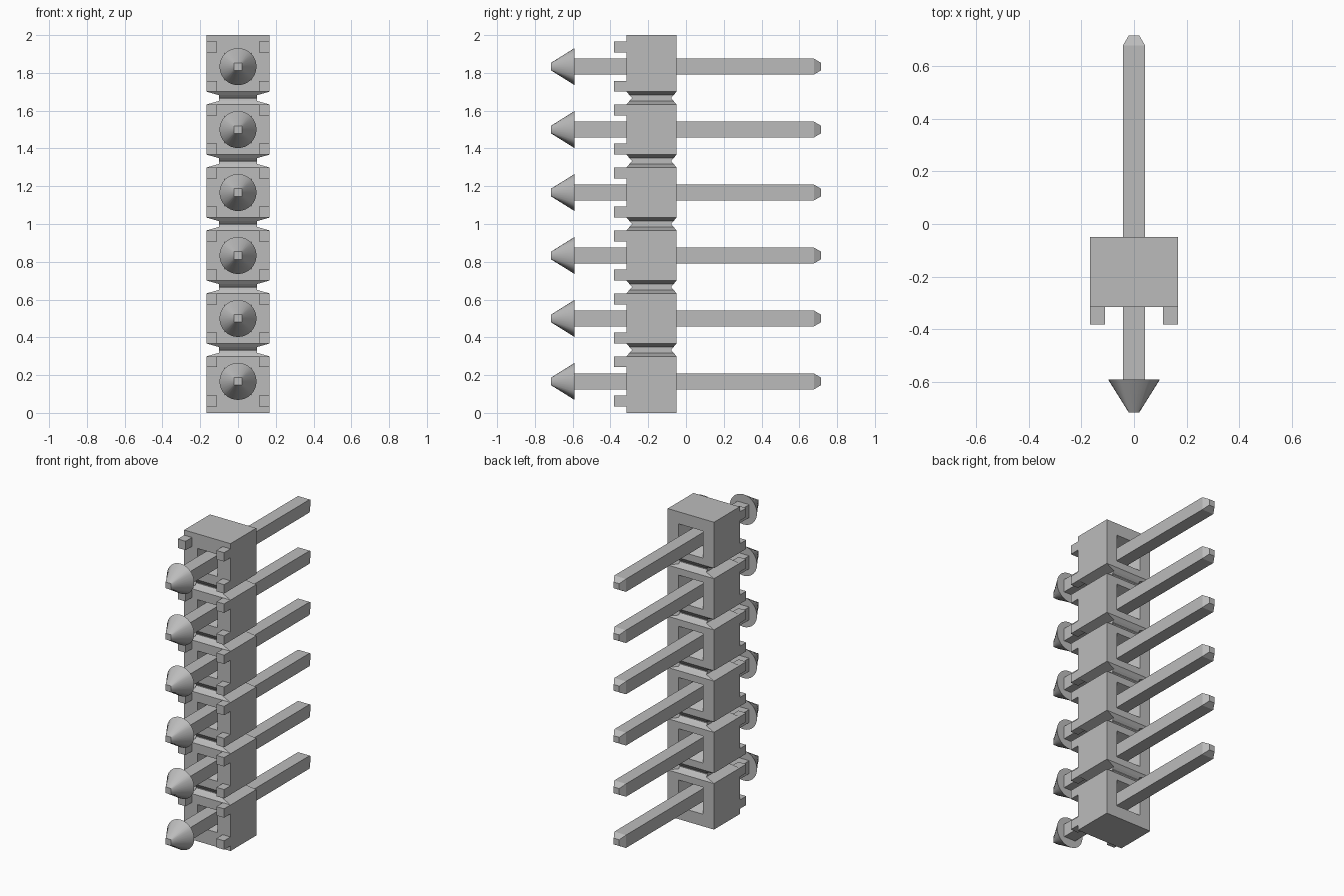
import bpy
import bmesh
from math import atan2, cos, sin, pi

cube = bpy.data.objects.get("Cube")
if cube:
    bpy.data.objects.remove(cube, do_unlink=True)

grey = bpy.data.materials.new("plain grey")
grey.use_nodes = True
grey.diffuse_color = (0.5, 0.5, 0.5, 1)
grey.node_tree.nodes["Principled BSDF"].inputs["Base Color"].default_value = (0.5, 0.5, 0.5, 1)

COUNT = 6
PITCH = 2 / COUNT
HALF = PITCH / 2          # half width of the housing
FRONT, BACK = -0.315, -0.05
PIN = 0.042               # half thickness of a pin
TIP = 0.02                # half thickness of a pin end
centres = [PITCH * (i + 0.5) for i in range(COUNT)]


def finish(name, bm, smooth=False):
    bmesh.ops.recalc_face_normals(bm, faces=bm.faces)
    mesh = bpy.data.meshes.new(name)
    bm.to_mesh(mesh)
    bm.free()
    mesh.materials.append(grey)
    ob = bpy.data.objects.new(name, mesh)
    bpy.context.collection.objects.link(ob)
    if smooth:
        bpy.ops.object.select_all(action='DESELECT')
        ob.select_set(True)
        bpy.context.view_layer.objects.active = ob
        bpy.ops.object.shade_smooth_by_angle(angle=pi / 6)
    return ob


def bridge(bm, a, b):
    n = len(a)
    for i in range(n):
        j = (i + 1) % n
        bm.faces.new((a[i], a[j], b[j], b[i]))


def square_y(bm, y, half, zc):
    """Square ring facing along y."""
    return [bm.verts.new((sx * half, y, zc + sz * half))
            for sx, sz in ((-1, -1), (1, -1), (1, 1), (-1, 1))]


# Housing: stacked rings, pinched between blocks, with a funnel at each pin
bm = bmesh.new()


def ring_z(z, hx, inset):
    return [bm.verts.new(p) for p in ((-hx, FRONT + inset, z), (hx, FRONT + inset, z),
                                      (hx, BACK - inset, z), (-hx, BACK - inset, z))]


bottom = ring_z(0, HALF, 0)
bm.faces.new(bottom)
for i, zc in enumerate(centres):
    last = i == COUNT - 1
    edge = zc + HALF
    top = ring_z(edge if last else edge - 0.034, HALF, 0)
    # Side walls
    for a, b in ((1, 2), (3, 0)):
        bm.faces.new((bottom[a], bottom[b], top[b], top[a]))
    # Front and back walls with a tapered square opening and floor
    for a, b, y, d, opening in ((0, 1, FRONT, 1, 0.072), (3, 2, BACK, -1, 0.088)):
        wall = [bottom[a], bottom[b], top[b], top[a]]
        for dy, half in ((0, opening), (0.1 * d, 0.052), (0.1 * d, PIN)):
            loop = square_y(bm, y + dy, half, zc)
            bridge(bm, wall, loop)
            wall = loop
    bottom = top
    # Pinched neck up to the next block
    if not last:
        for dz, hx, inset in ((-0.015, 0.1, 0.016), (-0.003, 0.1, 0.028),
                              (0.003, 0.1, 0.028), (0.015, 0.1, 0.016),
                              (0.034, HALF, 0)):
            ring = ring_z(edge + dz, hx, inset)
            bridge(bm, bottom, ring)
            bottom = ring
bm.faces.new(bottom)
finish("housing", bm)

# Standoff feet at the four front corners of each block
bm = bmesh.new()
for zc in centres:
    for sx in (-1, 1):
        for sz in (-1, 1):
            made = bmesh.ops.create_cube(bm, size=1)["verts"]
            bmesh.ops.scale(bm, vec=(0.056, 0.067, 0.058), verts=made)
            bmesh.ops.translate(bm, vec=(sx * (HALF - 0.028), FRONT - 0.0325,
                                         zc + sz * 0.104), verts=made)
finish("standoff_feet", bm)

# Pins and their flared heads
SEGMENTS = 32
for n, zc in enumerate(centres, 1):
    bm = bmesh.new()
    rings = [square_y(bm, y, h, zc) for y, h in ((-0.59, PIN), (0.677, PIN), (0.715, TIP))]
    bridge(bm, rings[0], rings[1])
    bridge(bm, rings[1], rings[2])
    bm.faces.new(rings[2])
    finish(f"pin_{n}", bm)

    # Head blends from a small square tip to a round base
    bm = bmesh.new()
    tip, base = [], []
    for k in range(SEGMENTS):
        a = 2 * pi * k / SEGMENTS
        c, s = cos(a), sin(a)
        side = round(a / (pi / 2) - 0.001) * pi / 2
        offset = atan2(sin(a - side), cos(a - side)) / (pi / 4) * TIP
        tip.append(bm.verts.new((TIP * cos(side) - offset * sin(side), -0.715,
                                 zc + TIP * sin(side) + offset * cos(side))))
        base.append(bm.verts.new((0.098 * c, -0.59, zc + 0.098 * s)))
    bridge(bm, tip, base)
    bm.faces.new(tip)
    bm.faces.new(base)
    finish(f"pin_head_{n}", bm, smooth=True)
